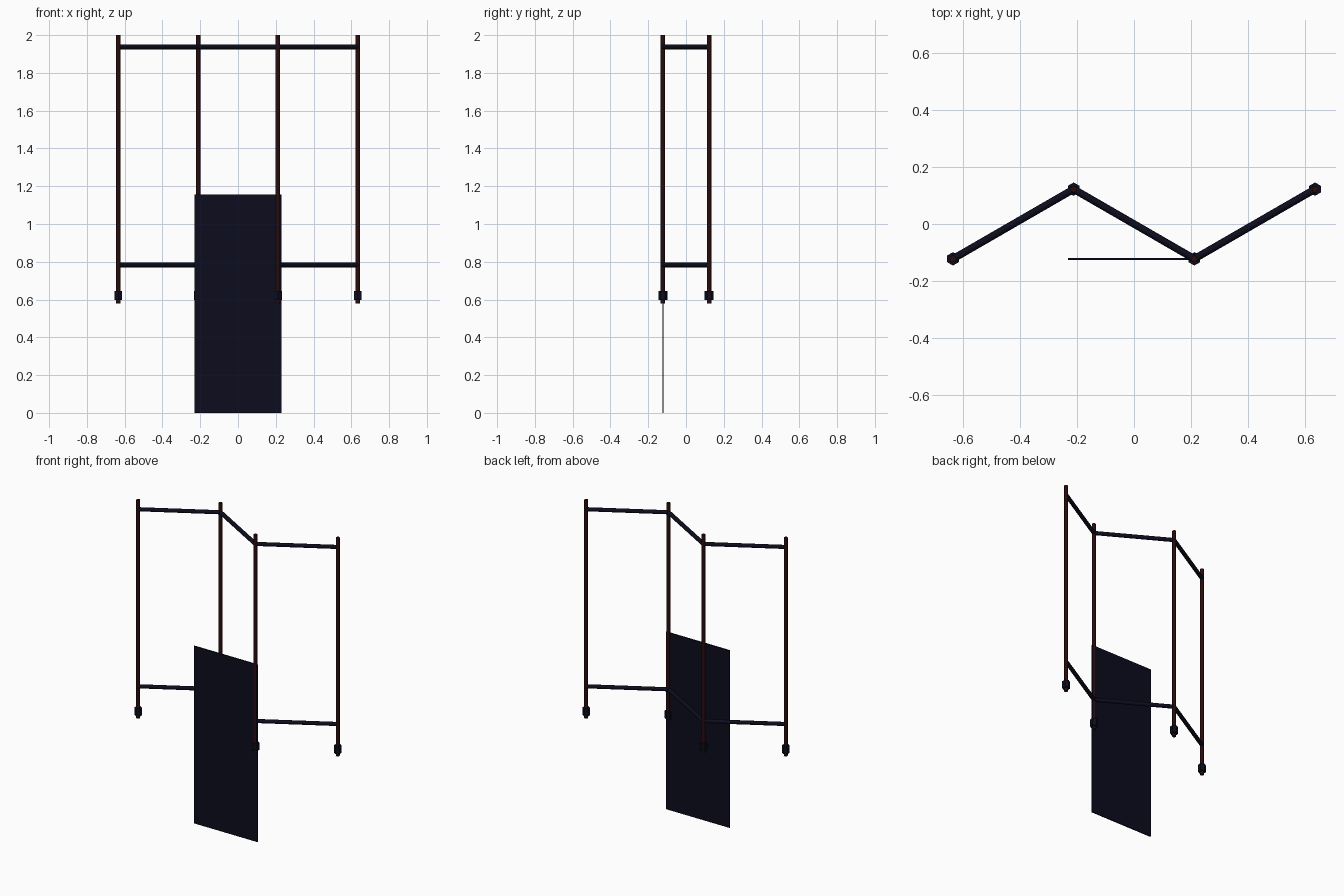
import bpy, math
from mathutils import Vector

if "Cube" in bpy.data.objects:
    bpy.data.objects.remove(bpy.data.objects["Cube"])


def material(name, rgb):
    m = bpy.data.materials.new(name)
    m.diffuse_color = (*rgb, 1)
    m.use_nodes = True
    m.node_tree.nodes["Principled BSDF"].inputs["Base Color"].default_value = m.diffuse_color
    return m


WOOD = material("dark red wood", (0.024, 0.0035, 0.0035))
NAVY = material("dark navy", (0.0036, 0.0036, 0.0125))


def rod(name, a, b, radius, sides, mat, smooth=False):
    """Prism or cylinder running from point a to point b."""
    a, b = Vector(a), Vector(b)
    d = b - a
    bpy.ops.mesh.primitive_cylinder_add(vertices=sides, radius=radius, depth=d.length,
                                        location=(a + b) / 2)
    ob = bpy.context.object
    ob.rotation_euler = d.to_track_quat('Z', 'Y').to_euler() if abs(d.z) < 1e-6 else (0, 0, 0)
    ob.name = name
    ob.data.materials.append(mat)
    if smooth:
        bpy.ops.object.shade_smooth_by_angle(angle=math.radians(50))
    return ob


# Zigzag plan: three leaves, each turned 30 degrees
LEAF = 0.488
dx, dy = LEAF * math.cos(math.radians(30)), LEAF / 2 * math.sin(math.radians(30))
plan = [((i - 1.5) * dx, -dy if i % 2 == 0 else dy) for i in range(4)]

# Upright posts with hexagonal feet
for i, (x, y) in enumerate(plan):
    rod(f"post_{i + 1}", (x, y, 0.578), (x, y, 2.0), 0.012, 8, WOOD, True)
    rod(f"foot_{i + 1}", (x, y, 0.597), (x, y, 0.645), 0.0235, 6, NAVY)

# Top and bottom rails of each leaf
for i in range(3):
    for label, z in (("top", 1.938), ("bottom", 0.784)):
        rod(f"{label}_rail_{i + 1}", (*plan[i], z), (*plan[i + 1], z), 0.013, 8, NAVY, True)

# Flat hanging panel
bpy.ops.mesh.primitive_cube_add(size=1, location=(-0.001, -dy, 0.578))
panel = bpy.context.object
panel.name = "panel"
panel.scale = (0.46, 0.007, 1.156)
panel.data.materials.append(NAVY)
